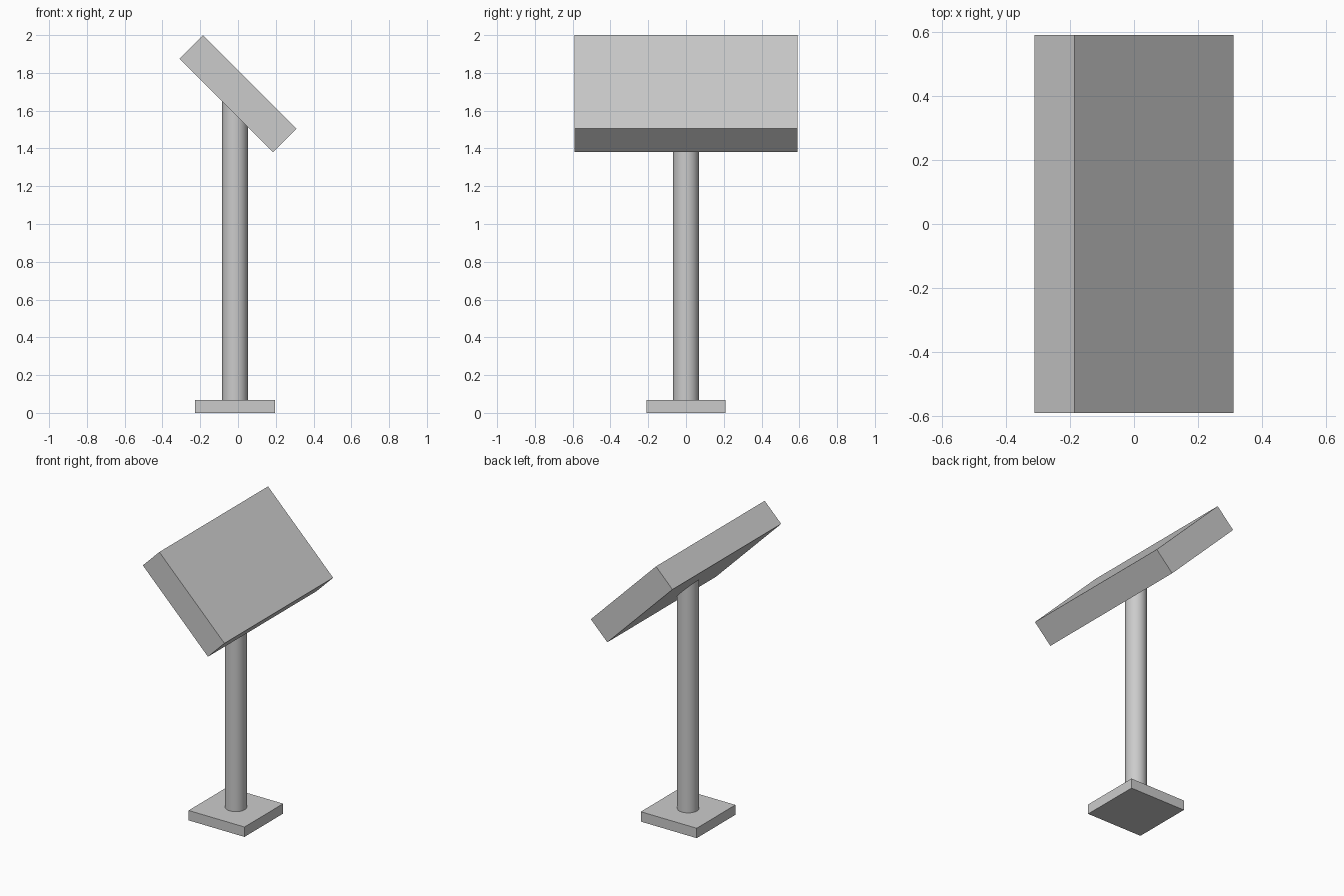
import bpy, math

if "Cube" in bpy.data.objects:
    bpy.data.objects.remove(bpy.data.objects["Cube"])

AXIS_X = -0.016  # the stand sits slightly off the panel's centre

grey = bpy.data.materials.new("plain_grey")
grey.diffuse_color = (0.6, 0.6, 0.6, 1)
grey.use_nodes = True
grey.node_tree.nodes["Principled BSDF"].inputs["Base Color"].default_value = grey.diffuse_color


def finish(name):
    ob = bpy.context.object
    ob.name = name
    ob.data.materials.append(grey)
    return ob


def box(name, size, location, tilt=0.0):
    bpy.ops.mesh.primitive_cube_add(size=1, location=location, rotation=(0, tilt, 0))
    ob = finish(name)
    ob.scale = size
    return ob


# Square foot plate
box("base_plate", (0.425, 0.42, 0.068), (AXIS_X, 0, 0.034))

# Round post, its top buried in the panel
bottom, top = 0.068, 1.66
bpy.ops.mesh.primitive_cylinder_add(vertices=48, radius=0.068, depth=top - bottom,
                                    location=(AXIS_X, 0, (bottom + top) / 2))
finish("post")
bpy.ops.object.shade_smooth_by_angle(angle=math.radians(30))

# Thick panel tilted 45 degrees towards +x
box("tilted_panel", (0.7, 1.18, 0.177), (0, 0, 1.69), math.radians(45))
